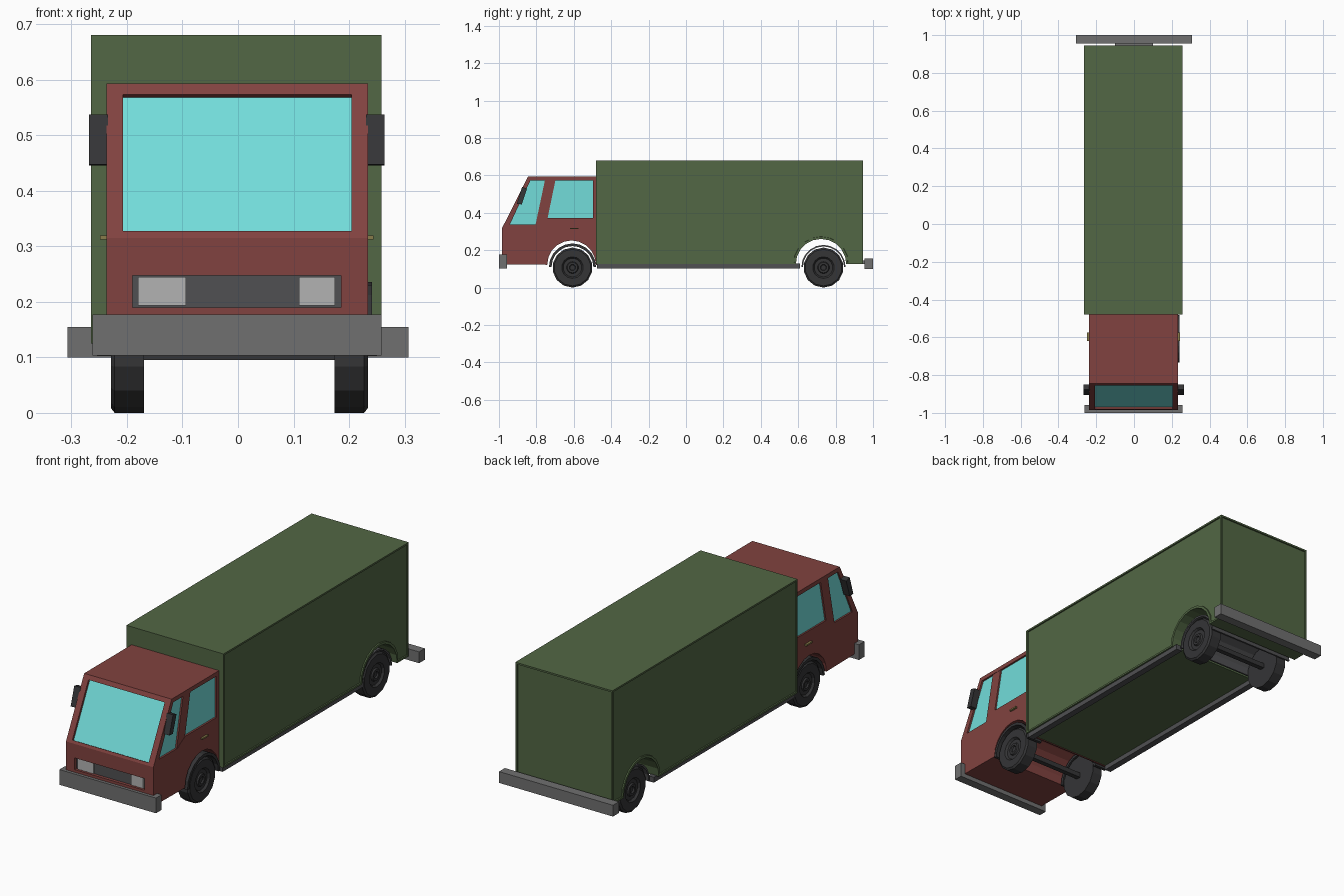
import bpy, bmesh, math

if "Cube" in bpy.data.objects:
    bpy.data.objects.remove(bpy.data.objects["Cube"])

CX = -0.002  # the cab and box sit a hair left of centre


def mat(name, r, g, b):
    m = bpy.data.materials.new(name)
    m.diffuse_color = (r, g, b, 1)
    m.use_nodes = True
    m.node_tree.nodes["Principled BSDF"].inputs["Base Color"].default_value = m.diffuse_color
    return m


RED = mat("cab_red", 0.22, 0.055, 0.05)
GREEN = mat("box_green", 0.085, 0.135, 0.058)
GLASS = mat("glass", 0.17, 0.72, 0.70)
DARK = mat("dark_grey", 0.035, 0.035, 0.037)
RAIL = mat("rail_grey", 0.08, 0.08, 0.085)
STEEL = mat("bumper_grey", 0.16, 0.16, 0.16)
LIGHT = mat("lamp_grey", 0.45, 0.45, 0.45)
BRASS = mat("handle_brass", 0.25, 0.2, 0.07)


def finish(name, bm, material):
    bmesh.ops.recalc_face_normals(bm, faces=bm.faces)
    me = bpy.data.meshes.new(name)
    bm.to_mesh(me)
    bm.free()
    ob = bpy.data.objects.new(name, me)
    bpy.context.collection.objects.link(ob)
    if material:
        me.materials.append(material)
    return ob


def prism_bm(profile, x0, x1):
    """Side profile of (y, z) points extruded across x."""
    bm = bmesh.new()
    a = [bm.verts.new((x0, y, z)) for y, z in profile]
    b = [bm.verts.new((x1, y, z)) for y, z in profile]
    bm.faces.new(a)
    bm.faces.new(b[::-1])
    n = len(a)
    for i in range(n):
        bm.faces.new((a[i], b[i], b[(i + 1) % n], a[(i + 1) % n]))
    bmesh.ops.recalc_face_normals(bm, faces=bm.faces)
    return bm


def prism(name, profile, x0, x1, material=None):
    return finish(name, prism_bm(profile, x0, x1), material)


def box(name, x0, x1, y0, y1, z0, z1, material=None):
    return prism(name, [(y0, z0), (y1, z0), (y1, z1), (y0, z1)], x0, x1, material)


def arc(cy, cz, r, a0, a1, n):
    return [(cy + r * math.cos(math.radians(a0 + (a1 - a0) * i / n)),
             cz + r * math.sin(math.radians(a0 + (a1 - a0) * i / n))) for i in range(n + 1)]


def cut(target, cutter):
    mod = target.modifiers.new("cut", 'BOOLEAN')
    mod.operation = 'DIFFERENCE'
    mod.solver = 'EXACT'
    mod.object = cutter
    bpy.context.view_layer.objects.active = target
    bpy.ops.object.modifier_apply(modifier=mod.name)
    bpy.data.objects.remove(cutter)


def wheel(name, side, x_in, y, sides=14):
    """Lathed wheel: (radius, distance outward from the inner face)."""
    prof = [(0.107, 0), (0.107, 0.053), (0.098, 0.06), (0.058, 0.06), (0.05, 0.05),
            (0.032, 0.05), (0.028, 0.057), (0.017, 0.057), (0.014, 0.05)]
    bm = bmesh.new()
    rings = []
    for r, d in prof:
        rings.append([bm.verts.new((x_in + side * d,
                                    y + r * math.cos(2 * math.pi * (i + .5) / sides),
                                    0.107 + r * math.sin(2 * math.pi * (i + .5) / sides)))
                      for i in range(sides)])
    for p, q in zip(rings, rings[1:]):
        for i in range(sides):
            j = (i + 1) % sides
            bm.faces.new((p[i], p[j], q[j], q[i]))
    bm.faces.new(rings[0])
    bm.faces.new(rings[-1])
    low = min(v.co.z for v in bm.verts)
    bmesh.ops.translate(bm, verts=bm.verts, vec=(0, 0, -low))
    return finish(name, bm, DARK)


# Cab body with the wheel arch tunnel in its side profile
FY, RY = -0.607, 0.735
cab_profile = ([(-0.985, 0.125), (-0.985, 0.315), (-0.845, 0.593), (-0.475, 0.593), (-0.475, 0.122)]
               + arc(-0.612, 0.122, 0.13, 0, 180, 10))
cab = prism("cab", cab_profile, CX - 0.235, CX + 0.236, RED)


# Windscreen, recessed along the slanted front
def slant(z, depth):
    y = -0.985 + (z - 0.315) * 0.5036
    return (y + 0.894 * depth, z - 0.45 * depth)


def windscreen_profile(d0, d1):
    return [slant(0.327, d0), slant(0.573, d0), slant(0.573, d1), slant(0.327, d1)]


cut(cab, prism("cutter", windscreen_profile(-0.03, 0.015), -0.207, 0.204))
prism("windscreen", windscreen_profile(0.011, 0.022), -0.207, 0.204, GLASS)

# Grille recess, grille and headlamps
cut(cab, box("cutter", -0.19, 0.185, -1.05, -0.965, 0.19, 0.247))
box("grille", -0.19, 0.185, -0.97, -0.955, 0.19, 0.247, RAIL)
box("headlamp_left", -0.18, -0.094, -0.979, -0.96, 0.193, 0.245, LIGHT)
box("headlamp_right", 0.11, 0.175, -0.979, -0.96, 0.193, 0.245, LIGHT)

# Parts on both cab sides
side_window = [(-0.942, 0.337), (-0.80, 0.337), (-0.74, 0.372), (-0.498, 0.372),
               (-0.498, 0.573), (-0.832, 0.573)]
pillar = [(-0.805, 0.334), (-0.74, 0.372), (-0.698, 0.575), (-0.754, 0.575)]
mirror = [(-0.905, 0.447), (-0.878, 0.445), (-0.85, 0.53), (-0.877, 0.537)]
for side, tag in ((-1, "left"), (1, "right")):
    def across(a, b):
        return sorted((CX + side * a, CX + side * b))
    cut(cab, prism("cutter", side_window, *across(0.224, 0.3)))
    prism("side_window_" + tag, side_window, *across(0.215, 0.227), GLASS)
    prism("window_pillar_" + tag, pillar, *across(0.215, 0.2345), RED)
    prism("mirror_" + tag, mirror, *across(0.232, 0.266), DARK)
    box("door_handle_" + tag, *across(0.23, 0.246), -0.62, -0.575, 0.312, 0.319, BRASS)
    # Front mudguard and wheels
    guard = arc(FY, 0.11, 0.126, 0, 180, 10) + arc(FY, 0.11, 0.112, 180, 0, 10)
    prism("front_mudguard_" + tag, guard, *across(0.165, 0.243 if side > 0 else 0.233), DARK)
    x_in = 0.174 if side > 0 else -0.169
    wheel("front_wheel_" + tag, side, x_in, FY)
    wheel("rear_wheel_" + tag, side, x_in, RY)
    # Chassis rail under the box
    box("chassis_rail_" + tag, *across(0.22, 0.252), -0.475, 0.61, 0.102, 0.128, RAIL)

# Cargo box with arch tunnel, then framed panels on sides and back
cargo_profile = ([(-0.48, 0.125), (-0.48, 0.68), (0.945, 0.68), (0.945, 0.125)]
                 + arc(0.722, 0.125, 0.135, 0, 180, 10))
bm = prism_bm(cargo_profile, CX - 0.263, CX + 0.26)
bm.faces.ensure_lookup_table()
panels = [f for f in bm.faces if abs(f.normal.x) > 0.9
          or (f.normal.y > 0.9 and f.calc_center_median().y > 0.94)]
for f in panels:
    bmesh.ops.inset_individual(bm, faces=[f], thickness=0.012, depth=0)
    bmesh.ops.inset_individual(bm, faces=[f], thickness=0.001, depth=-0.006)
finish("cargo_box", bm, GREEN)

# Rear mudguard spans both rear wheels
guard = arc(RY, 0.11, 0.118, 0, 180, 10) + arc(RY, 0.11, 0.110, 180, 0, 10)
prism("rear_mudguard", guard, CX - 0.235, CX + 0.235, RAIL)

# Axles
for name, y in (("front_axle", FY), ("rear_axle", RY)):
    box(name, -0.18, 0.18, y - 0.012, y + 0.012, 0.095, 0.119, DARK)

# Bumpers
box("front_bumper", -0.262, 0.258, -1.0, -0.957, 0.103, 0.177, STEEL)
box("rear_bumper", -0.307, 0.307, 0.955, 1.0, 0.10, 0.155, STEEL)
# Bracket joining the rear bumper to the cargo box
box("rear_bumper_bracket", -0.1, 0.1, 0.93, 0.96, 0.127, 0.145, STEEL)
